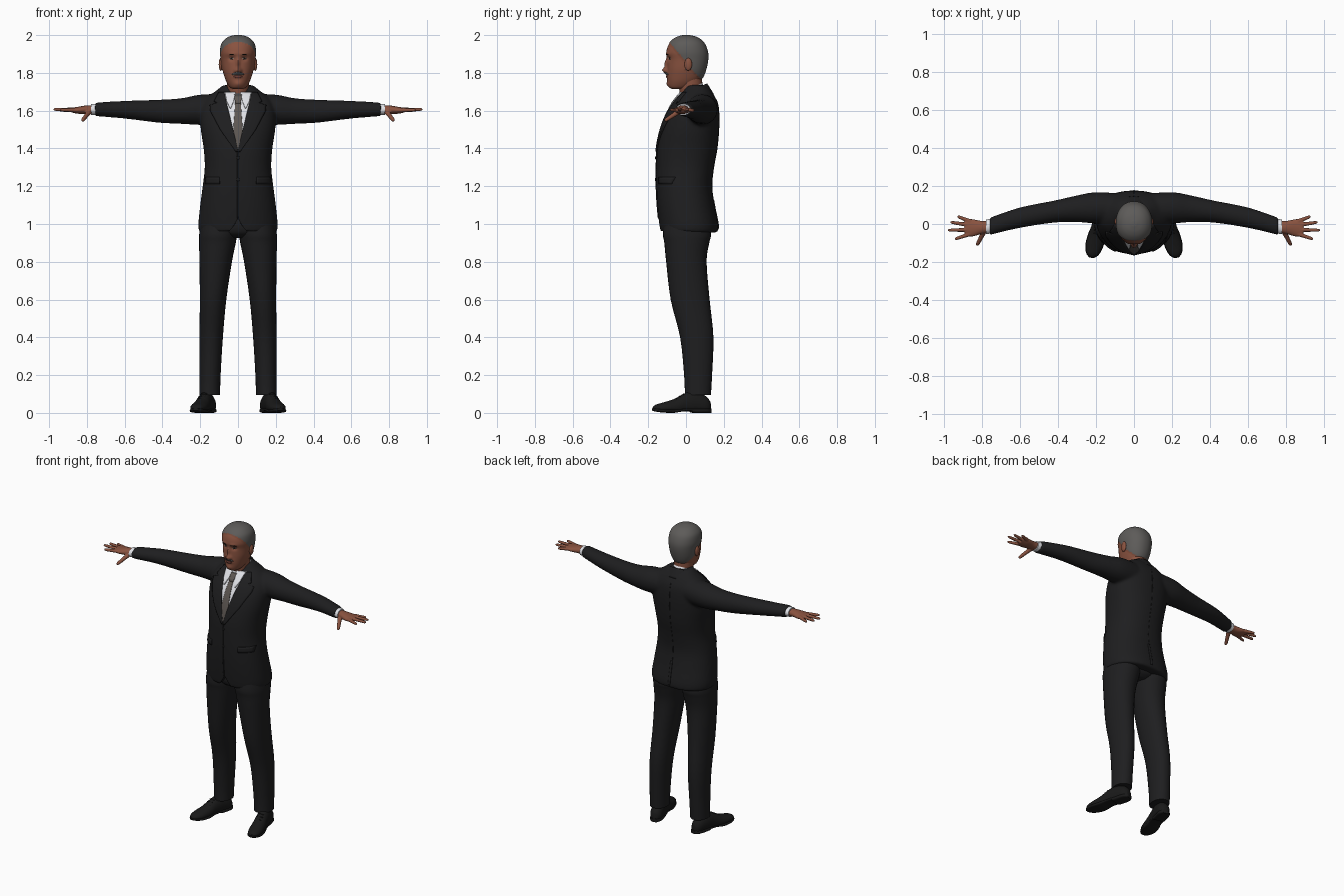
import bpy, bmesh, math
from mathutils import Vector
from mathutils.bvhtree import BVHTree

if "Cube" in bpy.data.objects:
    bpy.data.objects.remove(bpy.data.objects["Cube"])
made = []


def material(name, r, g, b):
    m = bpy.data.materials.new(name)
    m.use_nodes = True
    m.diffuse_color = (r, g, b, 1)
    bsdf = m.node_tree.nodes["Principled BSDF"]
    bsdf.inputs["Base Color"].default_value = (r, g, b, 1)
    bsdf.inputs["Roughness"].default_value = 0.8
    return m


SUIT = material("black suit cloth", 0.013, 0.013, 0.014)
SHOE = material("black leather", 0.010, 0.010, 0.010)
SKIN = material("brown skin", 0.25, 0.085, 0.05)
HAIR = material("grey hair", 0.11, 0.105, 0.10)
SHIRT = material("white shirt", 0.75, 0.76, 0.80)
TIE = material("grey tie", 0.11, 0.095, 0.085)
LIP = material("dark lips", 0.15, 0.045, 0.035)
EYE = material("eye white", 0.35, 0.32, 0.30)
PUPIL = material("dark pupil", 0.01, 0.007, 0.005)


def finish(bm, name, mat):
    bmesh.ops.recalc_face_normals(bm, faces=bm.faces)
    mesh = bpy.data.meshes.new(name)
    bm.to_mesh(mesh)
    bm.free()
    ob = bpy.data.objects.new(name, mesh)
    bpy.context.collection.objects.link(ob)
    mesh.materials.append(mat)
    made.append(ob)
    return ob


def spline(pts, steps):
    """Smooth run of rings through the given ones."""
    pts = [Vector(p) for p in pts]
    out = []
    for i in range(len(pts) - 1):
        a, b, c, d = pts[max(i - 1, 0)], pts[i], pts[i + 1], pts[min(i + 2, len(pts) - 1)]
        for k in range(steps):
            t = k / steps
            out.append(0.5 * (2 * b + (c - a) * t + (2 * a - 5 * b + 4 * c - d) * t * t
                              + (3 * b - a - 3 * c + d) * t ** 3))
    return out + [pts[-1]]


def tube(bm, pts, axis=None, s=1, n=28, power=1.0, steps=4, cap=True):
    """Loft of oval rings (x, y, z, half width, half height) square to one axis."""
    axis = Vector(axis or Vector(pts[-1][:3]) - Vector(pts[0][:3])).normalized()
    ref = Vector((0, 1, 0)) if abs(axis.z) > 0.8 else Vector((0, 0, 1))
    v = (ref - axis * ref.dot(axis)).normalized()
    u = v.cross(axis)
    rings = []
    for p in spline(pts, steps):
        ring = []
        for k in range(n):
            c, d = math.cos(math.tau * k / n), math.sin(math.tau * k / n)
            c, d = math.copysign(abs(c) ** power, c), math.copysign(abs(d) ** power, d)
            q = Vector(p[:3]) + u * c * p[3] + v * d * p[4]
            ring.append(bm.verts.new((q.x * s, q.y, q.z)))
        rings.append(ring)
    for a, b in zip(rings, rings[1:]):
        for k in range(n):
            bm.faces.new((a[k], a[(k + 1) % n], b[(k + 1) % n], b[k]))
    if cap:
        bm.faces.new(rings[0])
        bm.faces.new(rings[-1])


def part(name, mat, pts, **kw):
    bm = bmesh.new()
    tube(bm, pts, **kw)
    return finish(bm, name, mat)


def ball(name, mat, loc, size):
    bm = bmesh.new()
    bmesh.ops.create_uvsphere(bm, u_segments=20, v_segments=12, radius=1)
    for v in bm.verts:
        v.co = Vector(loc) + v.co * Vector(size)
    return finish(bm, name, mat)


def fuse(ob, voxel, rounds):
    """Merge overlapping shells into one smooth skin."""
    m = ob.modifiers.new("fuse", "REMESH")
    m.mode, m.voxel_size = "VOXEL", voxel
    m = ob.modifiers.new("soften", "SMOOTH")
    m.factor, m.iterations = 0.5, rounds
    mat = ob.data.materials[0]
    dg = bpy.context.evaluated_depsgraph_get()
    ob.data = bpy.data.meshes.new_from_object(ob.evaluated_get(dg))
    ob.modifiers.clear()
    ob.data.materials.clear()
    ob.data.materials.append(mat)


def surface(ob):
    return BVHTree.FromPolygons([v.co for v in ob.data.vertices],
                                [tuple(p.vertices) for p in ob.data.polygons])


def plate(name, mat, tree, rows, off=0.005, s=1, n=8, back=False):
    """Thin panel laid on a surface; rows are (height, inner x, outer x)."""
    bm = bmesh.new()
    d = -1 if back else 1
    grid = []
    for (z0, a0, b0), (z1, a1, b1) in zip(rows, rows[1:]):
        steps = max(2, int(abs(z1 - z0) / 0.012))
        for k in range(steps + (z1 == rows[-1][0])):
            t = k / steps
            z, a, b = z0 + (z1 - z0) * t, a0 + (a1 - a0) * t, b0 + (b1 - b0) * t
            row = []
            for i in range(n + 1):
                x = (a + (b - a) * i / n) * s
                hit = tree.ray_cast(Vector((x, -d, z)), Vector((0, d, 0)))[0]
                row.append(bm.verts.new((x, (hit.y if hit else 0) - d * off, z)))
            grid.append(row)
    for p, q in zip(grid, grid[1:]):
        for i in range(n):
            bm.faces.new((p[i], p[i + 1], q[i + 1], q[i]))
    ob = finish(bm, name, mat)
    facing = sum(p.normal.y * p.area for p in ob.data.polygons)
    if facing * d > 0:
        ob.data.flip_normals()
    m = ob.modifiers.new("thickness", "SOLIDIFY")
    m.thickness, m.offset = min(off + 0.002, 0.009), -1
    return ob


def span(z, front, rear, half):
    return (0, (front + rear) / 2, z, half, (rear - front) / 2)


UP = (0, 0, 1)
SIDES = (("left", 1), ("right", -1))

# Jacket: torso and sleeves fused together
bm = bmesh.new()
tube(bm, [span(*r) for r in (
    (0.955, -.135, .17, .205), (1.0, -.142, .17, .21), (1.1, -.152, .15, .2),
    (1.2, -.157, .137, .187), (1.3, -.157, .147, .176), (1.4, -.152, .165, .182),
    (1.5, -.132, .174, .197), (1.58, -.102, .175, .2), (1.64, -.067, .168, .185),
    (1.68, -.037, .15, .15), (1.71, -.012, .13, .11), (1.735, 0, .105, .08))],
    axis=UP, n=48, power=0.88)
for _, s in SIDES:
    tube(bm, [(.06, .085, 1.61, .075, .08), (.2, .085, 1.605, .082, .08),
              (.3, .08, 1.598, .07, .068), (.42, .065, 1.597, .058, .061),
              (.6, .033, 1.605, .054, .047), (.757, -.012, 1.607, .046, .036)],
         axis=(1, 0, 0), s=s)
jacket = finish(bm, "jacket", SUIT)
fuse(jacket, 0.009, 6)
for v in jacket.data.vertices:  # rounded opening at the front hem
    if v.co.y < 0:
        v.co.z = max(v.co.z, 0.962 + 0.07 * max(0, 1 - abs(v.co.x) / 0.05) ** 1.5)
chest = surface(jacket)

# Shirt front, tie and jacket details
plate("shirt_front", SHIRT, chest, [(1.70, -.076, .076), (1.385, -.001, .001)], 0.004, n=16)
plate("tie_blade", TIE, chest, [(1.65, -.014, .014), (1.5, -.025, .025), (1.39, -.004, .004)], 0.008)
plate("tie_knot", TIE, chest, [(1.685, -.022, .022), (1.64, -.014, .014)], 0.012)
plate("front_seam", SUIT, chest, [(1.385, -.004, .002), (1.03, -.004, .002)], 0.004, n=2)
plate("back_seam", SUIT, chest, [(1.66, -.0015, .0015), (1.13, -.0015, .0015)], 0.002, n=2, back=True)
plate("back_vent", SUIT, chest, [(1.13, -.002, .012), (.975, -.002, .012)], 0.004, n=2, back=True)
for side, s in SIDES:
    plate(side + "_lapel", SUIT, chest, [
        (1.70, .073, .102), (1.65, .062, .128), (1.643, .061, .108), (1.63, .058, .15),
        (1.6, .05, .148), (1.5, .026, .095), (1.383, -.002, .012)], 0.009, s)
    plate(side + "_shirt_collar_wing", SHIRT, chest,
          [(1.70, .012, .07), (1.65, .024, .06), (1.615, .038, .043)], 0.012, s)
    plate(side + "_pocket_flap", SUIT, chest, [(1.248, .1, .176), (1.212, .098, .174)], 0.006, s)
for i, z in enumerate((1.35, 1.235)):
    y = chest.ray_cast(Vector((0, -1, z)), Vector((0, 1, 0)))[0].y
    ball("jacket_button_%d" % (i + 1), SHOE, (0, y - .004, z), (.009, .004, .009))

# Neck and collars, tipped forward
part("neck", SKIN, [(0, .035, 1.62, .058, .058), (0, .025, 1.72, .058, .062),
                    (0, .015, 1.81, .062, .07)], axis=UP)
TIP = (0, -.42, .9)
part("shirt_collar", SHIRT, [(0, .045, 1.655, .08, .082), (0, .022, 1.717, .066, .07)], axis=TIP)
bm = bmesh.new()
tube(bm, [(0, .06, 1.65, .11, .095), (0, .042, 1.712, .08, .077)], axis=TIP, n=40, cap=False)
bmesh.ops.delete(bm, geom=[f for f in bm.faces if f.calc_center_median().y < 0], context="FACES")
m = finish(bm, "jacket_collar", SUIT).modifiers.new("thickness", "SOLIDIFY")
m.thickness = 0.006

# Head: lofted skull with soft bumps for the features
head = part("head", SKIN, [span(*r) for r in (
    (1.715, -.075, -.02, .028), (1.725, -.09, .03, .044), (1.75, -.097, .065, .06),
    (1.78, -.1, .09, .072), (1.82, -.1, .105, .083), (1.87, -.099, .115, .089),
    (1.91, -.104, .114, .093), (1.95, -.092, .1, .087), (1.975, -.07, .078, .069),
    (1.99, -.043, .05, .045), (1.998, -.012, .015, .014))],
    axis=UP, n=112, power=0.93, steps=8)
BUMPS = ((0, 1.815, .013, .014, -.024), (0, 1.85, .009, .026, -.014), (.014, 1.81, .008, .009, -.01),
         (.034, 1.876, .016, .012, .009), (.03, 1.9, .024, .009, -.004), (0, 1.797, .026, .008, -.004),
         (0, 1.779, .022, .007, -.006), (0, 1.741, .022, .015, -.007))
for v in head.data.vertices:
    x, y, z = v.co
    if y < -.02:
        v.co.y += sum(d * math.exp(-((abs(x) - bx) / sx) ** 2 - ((z - bz) / sz) ** 2)
                      for bx, bz, sx, sz, d in BUMPS)


def hairy(c):
    if c.z < 1.77:
        return False
    if c.z < 1.82:
        return c.y > 0.075 - (c.z - 1.77) * 0.9
    if c.z < 1.87:
        return c.y > -0.005
    return c.y > -0.01 - 0.075 * min(1, (c.z - 1.87) / 0.09)


head.data.materials.append(HAIR)
for p in head.data.polygons:
    p.material_index = int(hairy(p.center))
middle = Vector((0, 0, 1.87))
for i in {i for p in head.data.polygons if p.material_index for i in p.vertices}:
    co = head.data.vertices[i].co
    co += (co - middle).normalized() * 0.003

# Facial details
face = surface(head)
plate("moustache", HAIR, face, [(1.804, -.014, .014), (1.797, -.028, .028), (1.789, -.033, .033)], 0.003)
plate("lips", LIP, face, [(1.786, -.014, .014), (1.78, -.024, .024), (1.772, -.012, .012)], 0.001)
for side, s in SIDES:
    plate(side + "_eye", EYE, face, [(1.881, .028, .039), (1.876, .022, .046), (1.871, .028, .04)], 0.001, s)
    plate(side + "_pupil", PUPIL, face, [(1.882, .031, .037), (1.876, .029, .039), (1.87, .031, .037)], 0.002, s)
    plate(side + "_eyebrow", PUPIL, face, [(1.9, .026, .04), (1.894, .018, .05)], 0.001, s)
    ball(side + "_ear", SKIN, (s * .091, .012, 1.845), (.011, .02, .034))

# Cuffs, hands, trousers and shoes
for side, s in SIDES:
    part(side + "_cuff", SHIRT, [(.74, -.01, 1.607, .039, .03), (.778, -.015, 1.606, .038, .03)],
         axis=(1, 0, 0), s=s)
    bm = bmesh.new()
    tube(bm, [(.75, -.013, 1.605, .03, .023), (.8, -.018, 1.605, .034, .023),
              (.85, -.02, 1.602, .046, .018), (.888, -.02, 1.604, .042, .011)], axis=(1, 0, 0), s=s)
    for root, tip in (((.86, .014, 1.604), (.928, .04, 1.6)), ((.865, -.006, 1.605), (.966, .01, 1.605)),
                      ((.865, -.03, 1.605), (.978, -.033, 1.607)), ((.86, -.052, 1.603), (.942, -.08, 1.604)),
                      ((.785, -.035, 1.597), (.825, -.113, 1.546))):
        a, b = Vector(root), Vector(tip)
        w = 0.012 if root[0] < 0.8 else 0.010
        tube(bm, [(*a.lerp(b, t), w * r, w * r) for t, r in
                  ((0, 1.2), (.45, 1), (.85, .85), (.96, .6), (1, .15))], s=s, n=14)
    fuse(finish(bm, side + "_hand", SKIN), 0.004, 3)

    part(side + "_trouser_leg", SUIT, [
        (.095, .0, 1.04, .098, .11), (.105, .005, .95, .1, .127), (.109, .004, .9, .097, .119),
        (.118, .002, .8, .086, .107), (.132, .022, .6, .07, .103), (.142, .057, .4, .062, .088),
        (.148, .064, .2, .056, .074), (.15, .063, .095, .055, .069)], axis=UP, s=s, power=0.94)

    def along(t, z, w, h):
        return (.145 + .08 * t, .128 - .302 * t, z, w, h)

    shoe = part(side + "_shoe", SHOE, [
        along(0, .03, .018, .03), along(.08, .04, .037, .05), along(.28, .05, .04, .065),
        along(.45, .045, .04, .058), along(.62, .03, .044, .045), along(.8, .027, .044, .03),
        along(.94, .025, .031, .02), along(1, .024, .01, .008)], s=s)
    for v in shoe.data.vertices:
        v.co.z = max(v.co.z, 0.016)
    part(side + "_sole", SHOE, [
        along(-.01, .012, .02, .012), along(.08, .012, .039, .012), along(.3, .012, .04, .012),
        along(.36, .016, .04, .008), along(.5, .015, .041, .008), along(.65, .01, .047, .01),
        along(.82, .011, .046, .009), along(.95, .015, .032, .008), along(1.01, .018, .011, .006)],
        s=s, power=0.6)
    for i in range(3):
        x, y, z, _, _ = along(.47 + .06 * i, .098 - .011 * i, 0, 0)
        ball("%s_shoelace_%d" % (side, i + 1), SHOE, (x * s, y, z), (.022, .004, .004))

part("trouser_seat", SUIT, [(0, .0, 1.05, .17, .11), (0, .005, .96, .15, .115), (0, .01, .925, .08, .07)],
     axis=UP)

# Smooth shading with sharp edges kept
bpy.ops.object.select_all(action="DESELECT")
for ob in made:
    ob.select_set(True)
bpy.context.view_layer.objects.active = jacket
bpy.ops.object.shade_smooth_by_angle(angle=math.radians(50))
